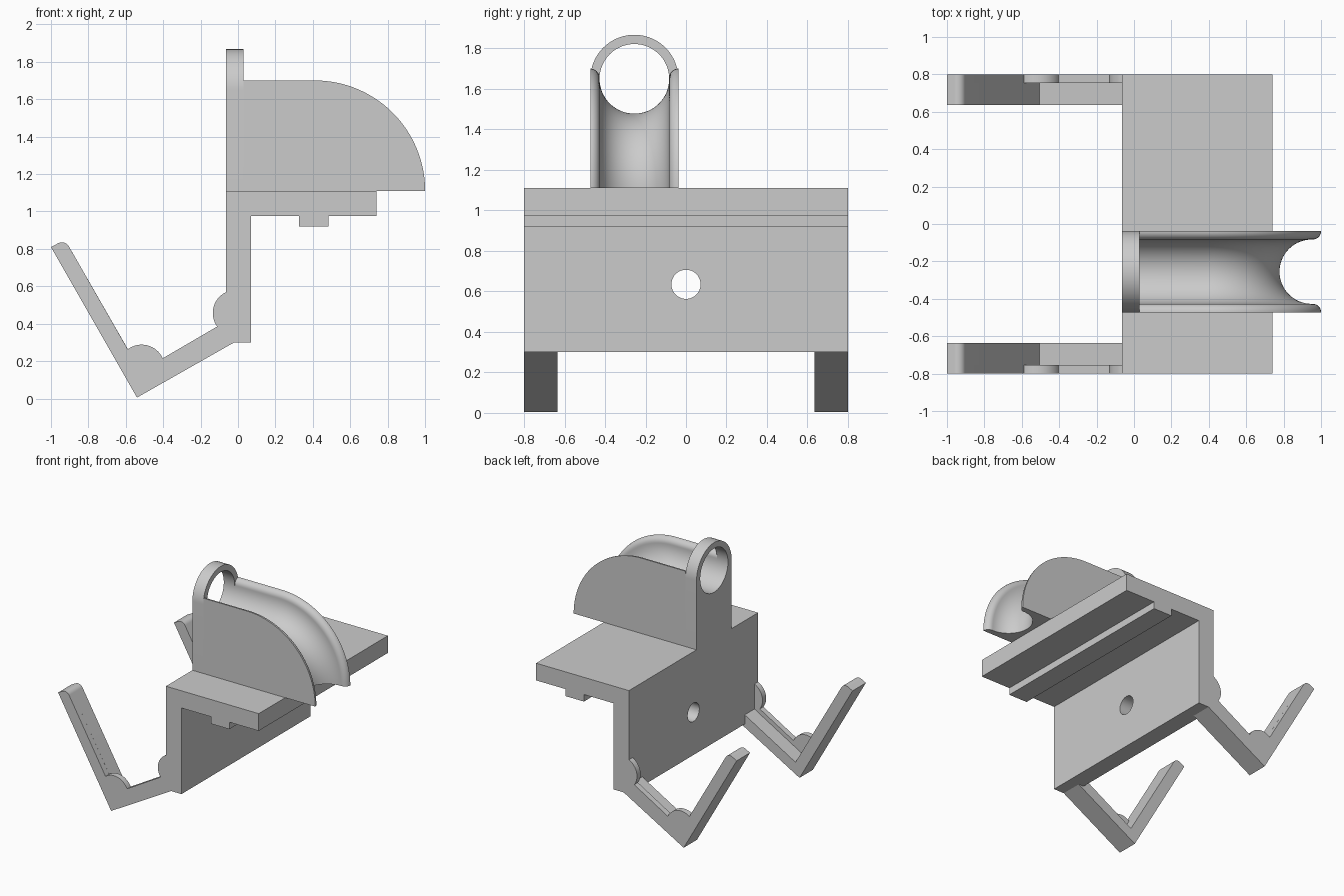
import bpy, bmesh, math

old = bpy.data.objects.get("Cube")
if old:
    bpy.data.objects.remove(old, do_unlink=True)

grey = bpy.data.materials.new("plain grey")
grey.use_nodes = True
grey.diffuse_color = (0.6, 0.6, 0.6, 1)
grey.node_tree.nodes["Principled BSDF"].inputs["Base Color"].default_value = (0.6, 0.6, 0.6, 1)


def arc(cx, cy, r, start, end, steps=16):
    angles = [math.radians(start + (end - start) * i / steps) for i in range(steps + 1)]
    return [(cx + r * math.cos(a), cy + r * math.sin(a)) for a in angles]


def loft(name, rings):
    """Skin a row of closed rings and cap both ends."""
    bm = bmesh.new()
    rows = [[bm.verts.new(p) for p in ring] for ring in rings]
    n = len(rows[0])
    for a, b in zip(rows, rows[1:]):
        for i in range(n):
            j = (i + 1) % n
            bm.faces.new((a[i], a[j], b[j], b[i]))
    bm.faces.new(rows[0])
    bm.faces.new(rows[-1])
    bmesh.ops.remove_doubles(bm, verts=bm.verts, dist=1e-5)
    bmesh.ops.recalc_face_normals(bm, faces=bm.faces)
    mesh = bpy.data.meshes.new(name)
    bm.to_mesh(mesh)
    bm.free()
    mesh.materials.append(grey)
    obj = bpy.data.objects.new(name, mesh)
    bpy.context.collection.objects.link(obj)
    return obj


def activate(obj):
    bpy.ops.object.select_all(action='DESELECT')
    obj.select_set(True)
    bpy.context.view_layer.objects.active = obj


def smooth(obj):
    activate(obj)
    bpy.ops.object.shade_smooth_by_angle(angle=math.radians(30))


def extrude_y(name, profile, y0, y1):
    return loft(name, [[(x, y, z) for x, z in profile] for y in (y0, y1)])


def extrude_x(name, profile, x0, x1):
    return loft(name, [[(x, y, z) for y, z in profile] for x in (x0, x1)])


def bore_x(obj, y, z, r):
    """Drill a round hole along x."""
    cutter = extrude_x("cutter", arc(y, z, r, 0, 360, 64)[:-1], -0.5, 0.3)
    cutter.hide_render = True
    mod = obj.modifiers.new("bore", 'BOOLEAN')
    mod.operation, mod.solver, mod.object = 'DIFFERENCE', 'EXACT', cutter
    activate(obj)
    bpy.ops.object.modifier_apply(modifier=mod.name)
    bpy.data.objects.remove(cutter, do_unlink=True)


# Back plate with shelf and the rib beneath it
back, top = -0.065, 1.11
bracket = extrude_y("bracket", [
    (back, 0.30), (0.07, 0.30), (0.07, 0.975), (0.325, 0.975), (0.325, 0.92),
    (0.485, 0.92), (0.485, 0.975), (0.74, 0.975), (0.74, top), (back, top)], -0.8, 0.8)
bore_x(bracket, 0, 0.635, 0.072)
smooth(bracket)

# Hooked arms: lower inner floor, raised outer cheek with round bosses
hook = [(-0.02, 0.30), (-0.54, 0.005), (-1.0, 0.81)] + arc(-0.9415, 0.792, 0.043, 120, 30)
floor = hook + [(-0.505, 0.118), (back, 0.372), (back, 0.30)]
cheek = (hook + arc(-0.515, 0.165, 0.123, 127, 24)
         + arc(-0.012, 0.457, 0.123, 216, 115.5) + [(back, 0.30)])
for side, s in (("left", 1), ("right", -1)):
    smooth(extrude_y("arm_" + side, floor, s * 0.635, s * 0.755))
    smooth(extrude_y("arm_cheek_" + side, cheek, s * 0.755, s * 0.8))

# Upright ring that the channel leads from
mid, ring_z, half, bore = -0.255, 1.65, 0.2175, 0.172
collar_end = 0.03
collar = extrude_x("collar", [(mid - half, top), (mid + half, top)]
                   + arc(mid, ring_z, half, 0, 180, 48), back, collar_end)
bore_x(collar, mid, ring_z, bore)
smooth(collar)

# Grooved channel: straight run, then a quarter turn downward
lip = half - bore
section = (arc(-half, 0.005, lip, 90, 0, 8) + arc(0, 0, bore, 180, 360, 32)
           + arc(half, 0.005, lip, 180, 90, 8))
bend_x, bend_r = 0.41, ring_z - top
section += [(half, -bend_r), (-half, -bend_r)]
rings = [[(collar_end, mid + y, ring_z + d) for y, d in section]]
for i in range(33):
    a = math.pi / 2 * i / 32
    rings.append([(bend_x + (bend_r + d) * math.sin(a), mid + y,
                   top + (bend_r + d) * math.cos(a)) for y, d in section])
smooth(loft("channel", rings))
